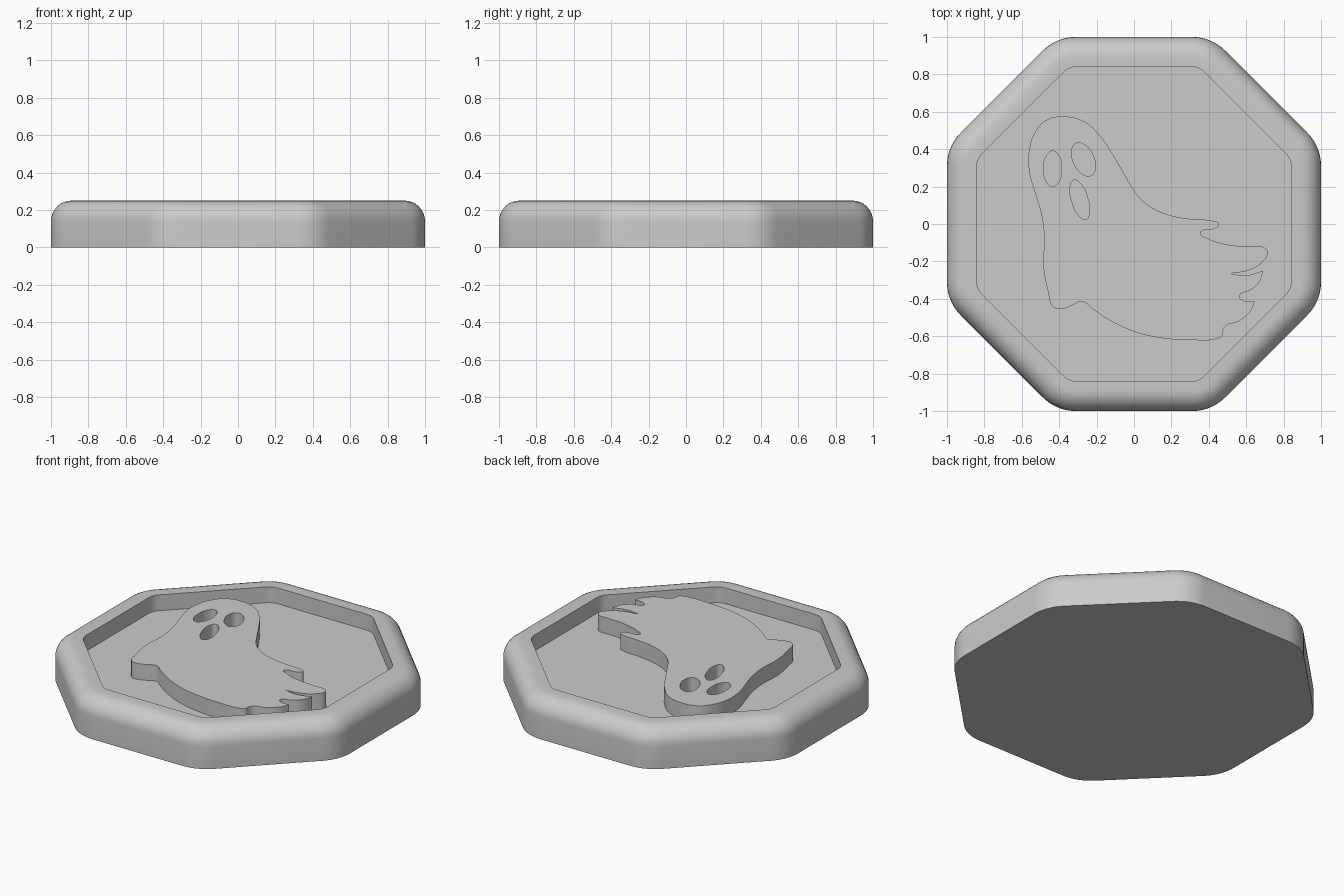
import bpy, bmesh, math

cube = bpy.data.objects.get("Cube")
if cube:
    bpy.data.objects.remove(cube, do_unlink=True)

HEIGHT = 0.25        # top of rim and relief
FLOOR = 0.15         # recessed floor
RIM = 0.16           # rim width
CORNER = 0.25        # outer corner radius
FILLET = 0.11        # rounding of the top outer edge

grey = bpy.data.materials.new("plain grey")
grey.use_nodes = True
colour = (0.6, 0.6, 0.6, 1)
grey.diffuse_color = colour
grey.node_tree.nodes["Principled BSDF"].inputs["Base Color"].default_value = colour


def activate(obj):
    bpy.ops.object.select_all(action="DESELECT")
    obj.select_set(True)
    bpy.context.view_layer.objects.active = obj


def finish(obj):
    activate(obj)
    bpy.ops.object.shade_smooth_by_angle(angle=math.radians(35))


def octagon(inset, steps=8):
    """Rounded octagon outline, moved inwards by inset."""
    radius = CORNER - inset
    centre = (1 - CORNER) / math.cos(math.pi / 8)
    outline = []
    for corner in range(8):
        middle = (corner + 0.5) * math.pi / 4
        for step in range(steps + 1):
            angle = middle + (step / steps - 0.5) * math.pi / 4
            outline.append((centre * math.cos(middle) + radius * math.cos(angle),
                            centre * math.sin(middle) + radius * math.sin(angle)))
    return outline


# Tray: section swept round the octagon, from the base over the rim to the floor
section = [(0, 0)]
for i in range(9):
    a = i / 8 * math.pi / 2
    section.append((FILLET * (1 - math.cos(a)), HEIGHT - FILLET * (1 - math.sin(a))))
section += [(RIM, HEIGHT), (RIM, FLOOR)]

bm = bmesh.new()
rings = [[bm.verts.new((x, y, z)) for x, y in octagon(inset)] for inset, z in section]
count = len(rings[0])
for low, high in zip(rings, rings[1:]):
    for i in range(count):
        j = (i + 1) % count
        bm.faces.new((low[i], low[j], high[j], high[i]))
bm.faces.new(rings[0][::-1])
bm.faces.new(rings[-1])
mesh = bpy.data.meshes.new("octagonal_tray")
bm.to_mesh(mesh)
bm.free()
mesh.materials.append(grey)
tray = bpy.data.objects.new("octagonal_tray", mesh)
bpy.context.collection.objects.link(tray)
finish(tray)


# Ghost relief: outline in hundredths, clockwise from the top of the head
head_and_back = [(-38, 57.5), (-27, 55), (-18, 47), (-10, 35), (-3, 23), (3, 14),
                 (10, 8.5), (20, 4.5), (32, 2.5)]
ragged_tail = [(43, 1.5), (45.5, 0), (43, -2.5), (37, -3.5), (35.5, -5), (39, -7.5),
               (50, -11), (62, -12), (69.5, -12.5), (71.5, -15), (69, -20), (62, -24.5),
               (51.5, -26.5), (60, -27.5), (69, -25), (67, -31), (62, -35.5),
               (56.5, -38), (57, -40), (64.5, -41.5), (62, -47), (56, -52),
               (49, -54.5), (47.5, -57), (47, -60), (44, -61.5)]
belly_and_front = [(30, -62), (15, -61), (0, -57.5), (-13, -51.5), (-22, -45.5),
                   (-28, -41.5), (-33, -43.5), (-40, -45.5), (-43.5, -44), (-46, -36),
                   (-48.5, -22), (-48, -8), (-49.5, 5), (-53, 17), (-56, 28),
                   (-56, 40), (-53, 49), (-47, 55.5)]
sharp_tips = {(51.5, -26.5), (69, -25), (64.5, -41.5)}

# Eyes and mouth, as openings: centre, half width, half height, tilt in degrees
openings = [((-43.5, 29.5), 4.8, 9.5, 0),
            ((-27, 34.5), 5.5, 9.5, 25),
            ((-29, 13), 4.3, 11, 17)]


def add_loop(curve, points):
    spline = curve.splines.new("BEZIER")
    spline.bezier_points.add(len(points) - 1)
    spline.use_cyclic_u = True
    for knot, point in zip(spline.bezier_points, points):
        knot.co = (point[0] / 100, point[1] / 100, 0)
        kind = "VECTOR" if point in sharp_tips else "AUTO"
        knot.handle_left_type = knot.handle_right_type = kind


def oval(centre, width, height, tilt):
    t = math.radians(tilt)
    points = []
    for i in range(8):
        a = i * math.pi / 4
        u, v = width * math.cos(a), height * math.sin(a)
        points.append((centre[0] + u * math.cos(t) - v * math.sin(t),
                       centre[1] + u * math.sin(t) + v * math.cos(t)))
    return points


curve = bpy.data.curves.new("ghost_relief", "CURVE")
curve.dimensions = "2D"
curve.fill_mode = "BOTH"
curve.resolution_u = 6
add_loop(curve, head_and_back + ragged_tail + belly_and_front)
for opening in openings:
    add_loop(curve, oval(*opening))
sunk = 0.005         # relief is sunk slightly into the floor
curve.extrude = (HEIGHT - FLOOR + sunk) / 2
curve.materials.append(grey)
ghost = bpy.data.objects.new("ghost_relief", curve)
ghost.location.z = HEIGHT - curve.extrude
bpy.context.collection.objects.link(ghost)
activate(ghost)
bpy.ops.object.convert(target="MESH")
ghost = bpy.context.view_layer.objects.active

# Weld the caps to the walls
bm = bmesh.new()
bm.from_mesh(ghost.data)
bmesh.ops.remove_doubles(bm, verts=bm.verts, dist=0.0001)
bmesh.ops.recalc_face_normals(bm, faces=bm.faces)
bm.to_mesh(ghost.data)
bm.free()
finish(ghost)
